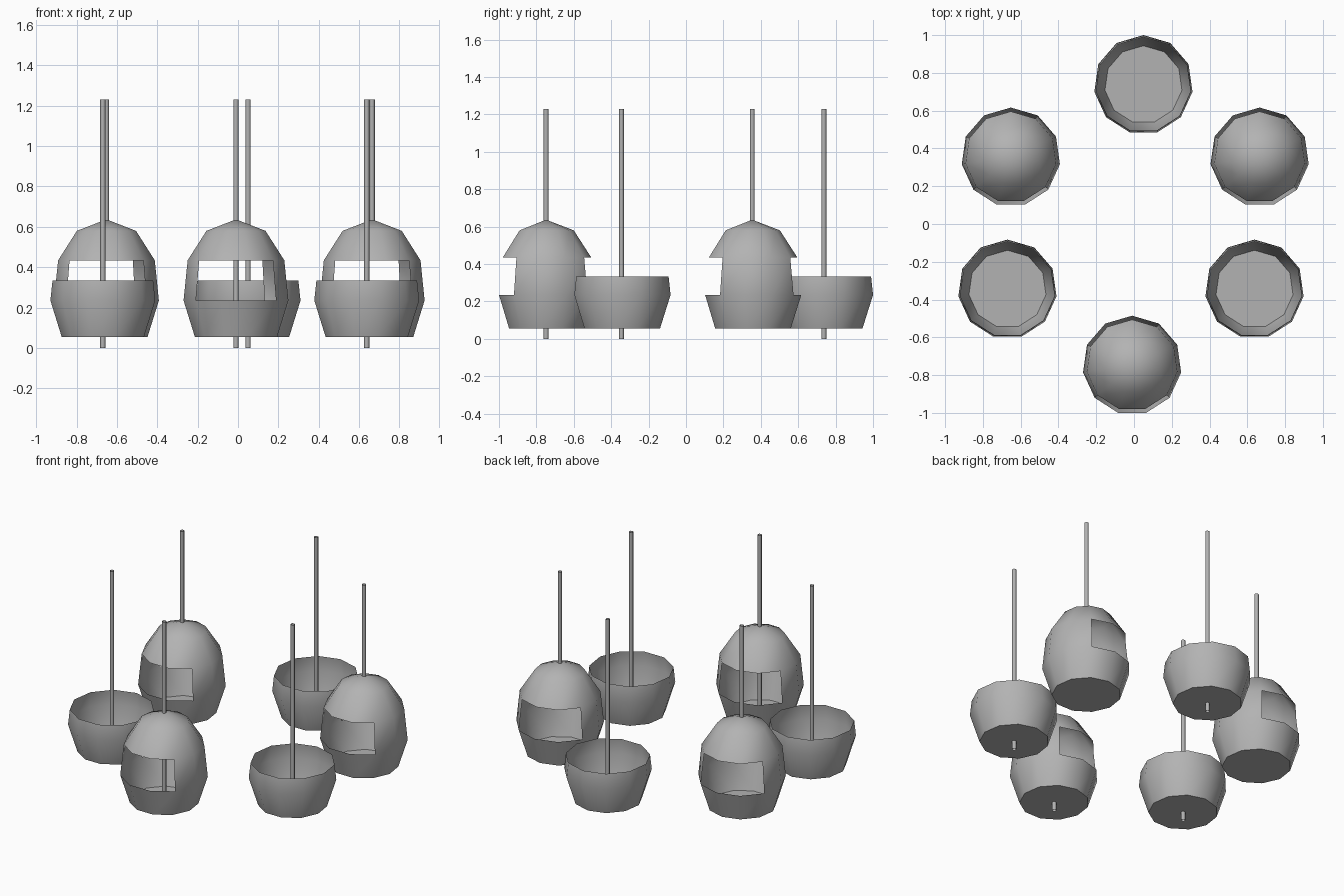
import bpy, bmesh
from math import sin, cos, pi, radians

if "Cube" in bpy.data.objects:
    bpy.data.objects.remove(bpy.data.objects["Cube"])

SIDES = 11
OPEN_FACES = {4, 5, 6, 9, 10, 0}      # front window and back window

grey = bpy.data.materials.new("dark_grey")
grey.diffuse_color = (0.45, 0.45, 0.45, 1)
grey.use_nodes = True
grey.node_tree.nodes["Principled BSDF"].inputs["Base Color"].default_value = grey.diffuse_color


def finish(bm, name, loc):
    me = bpy.data.meshes.new(name)
    bm.to_mesh(me)
    bm.free()
    me.materials.append(grey)
    ob = bpy.data.objects.new(name, me)
    bpy.context.collection.objects.link(ob)
    ob.location = loc
    bpy.ops.object.select_all(action='DESELECT')
    ob.select_set(True)
    bpy.context.view_layer.objects.active = ob
    bpy.ops.object.shade_smooth_by_angle(angle=radians(45))
    return ob


def shell(name, loc, profile, apex=None, window_band=None):
    """Thin eleven-sided pod: floor, stacked bands, optional peak and windows."""
    bm = bmesh.new()
    rings = [[bm.verts.new((r * sin(2 * pi * k / SIDES), r * cos(2 * pi * k / SIDES), z))
              for k in range(SIDES)] for r, z in profile]
    bm.faces.new(rings[0])            # floor, facing down
    for b, (low, high) in enumerate(zip(rings, rings[1:])):
        for k in range(SIDES):
            if b == window_band and k in OPEN_FACES:
                continue
            n = (k + 1) % SIDES
            bm.faces.new((low[n], low[k], high[k], high[n]))
    if apex is not None:
        tip = bm.verts.new((0, 0, apex))
        for k in range(SIDES):
            bm.faces.new((rings[-1][(k + 1) % SIDES], rings[-1][k], tip))
    return finish(bm, name, loc)


def rod(name, loc, z0, z1=1.23):
    """Open-ended tube."""
    bpy.ops.mesh.primitive_cylinder_add(vertices=8, radius=0.0128, depth=z1 - z0,
                                        end_fill_type='NOTHING',
                                        location=(loc[0], loc[1], (z0 + z1) / 2))
    ob = bpy.context.object
    ob.name = name
    ob.data.materials.append(grey)
    bpy.ops.object.shade_smooth_by_angle(angle=radians(50))


base = [(0.206, 0.055), (0.2625, 0.235)]

# Open bowls on full-length rods
for name, x, y in [("back", 0.05, 0.7375), ("left", -0.67, -0.345), ("right", 0.638, -0.345)]:
    shell(name + "_bowl", (x, y, 0), base + [(0.252, 0.333)])
    rod(name + "_bowl_rod", (x, y), 0.0)

# Domed pods; only the front one has its rod running all the way through
for name, x, y, z0 in [("front", -0.01, -0.748, 0.0),
                       ("left", -0.652, 0.354, 0.62), ("right", 0.665, 0.354, 0.62)]:
    shell(name + "_domed_pod", (x, y, 0), base + [(0.242, 0.434), (0.148, 0.58)],
          apex=0.637, window_band=1)
    rod(name + "_pod_rod", (x, y), z0)
